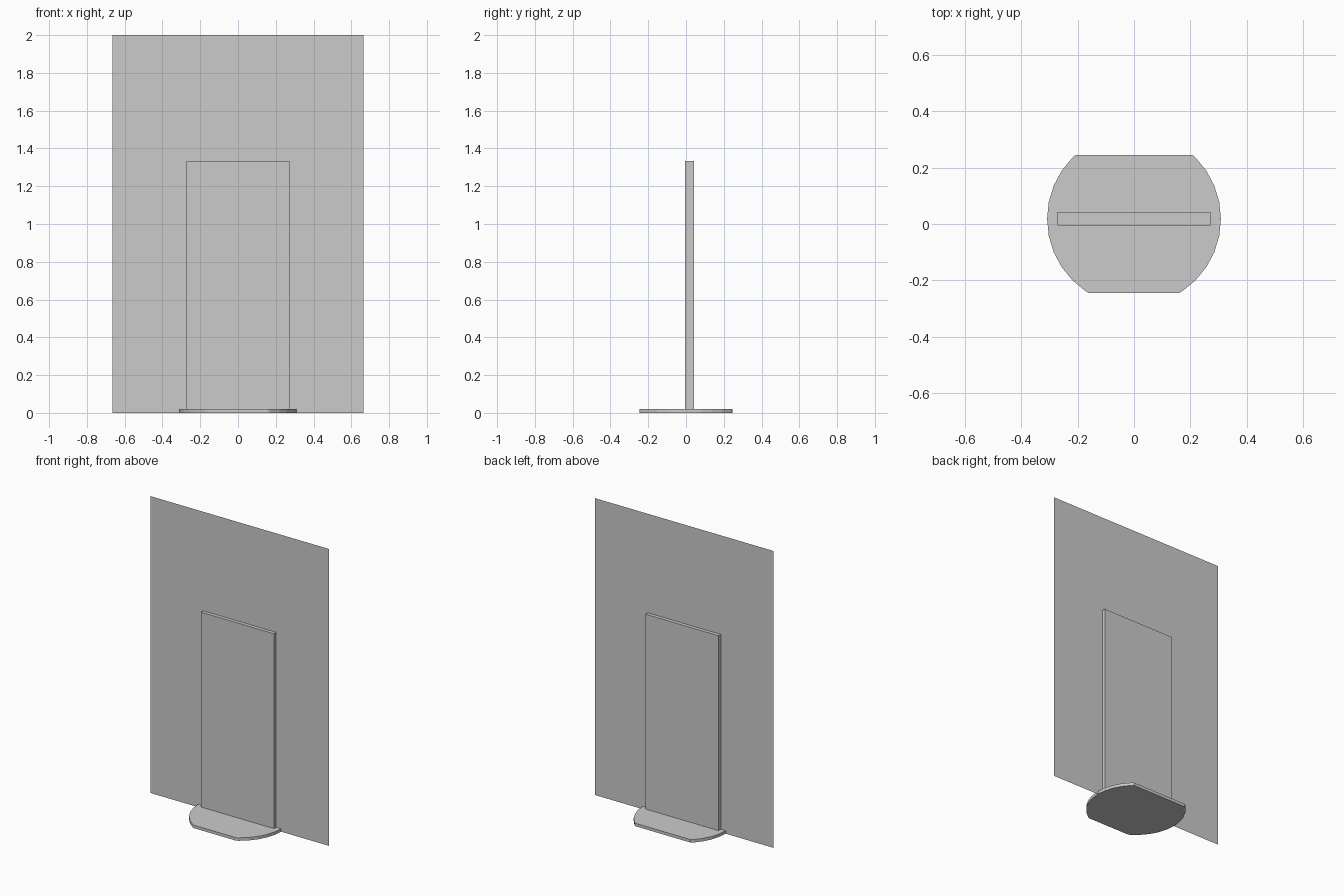
import bpy, bmesh
from mathutils import Vector, Matrix

if "Cube" in bpy.data.objects:
    bpy.data.objects.remove(bpy.data.objects["Cube"])

MID_Y = 0.018  # shared centre line of disc, board and sheet


def finish(bm, name):
    bmesh.ops.recalc_face_normals(bm, faces=bm.faces)
    mesh = bpy.data.meshes.new(name)
    bm.to_mesh(mesh)
    bm.free()
    ob = bpy.data.objects.new(name, mesh)
    bpy.context.collection.objects.link(ob)
    return ob


# Base: round plate with front and back cut off straight
bm = bmesh.new()
bmesh.ops.create_circle(bm, cap_ends=True, segments=32, radius=0.309,
                        matrix=Matrix.Translation((0, MID_Y, 0)))
for side in (-1, 1):
    bmesh.ops.bisect_plane(bm, geom=bm.verts[:] + bm.edges[:] + bm.faces[:],
                           plane_co=(0, side * 0.246, 0), plane_no=(0, side, 0),
                           clear_outer=True)
top = bmesh.ops.extrude_face_region(bm, geom=bm.faces[:], use_keep_orig=True)
bmesh.ops.translate(bm, vec=Vector((0, 0, 0.02)),
                    verts=[g for g in top["geom"] if isinstance(g, bmesh.types.BMVert)])
finish(bm, "base_plate")

# Upright board standing on the base
bm = bmesh.new()
bmesh.ops.create_cube(bm, size=1)
bmesh.ops.scale(bm, vec=(0.544, 0.048, 1.313), verts=bm.verts)
bmesh.ops.translate(bm, vec=(0, MID_Y, 0.02 + 1.313 / 2), verts=bm.verts)
finish(bm, "upright_board")

# Large thin sheet passing through the middle of the board
bm = bmesh.new()
bm.faces.new([bm.verts.new((x, MID_Y, z)) for x, z in
              ((-0.665, 0), (0.665, 0), (0.665, 2), (-0.665, 2))])
finish(bm, "flat_sheet")
